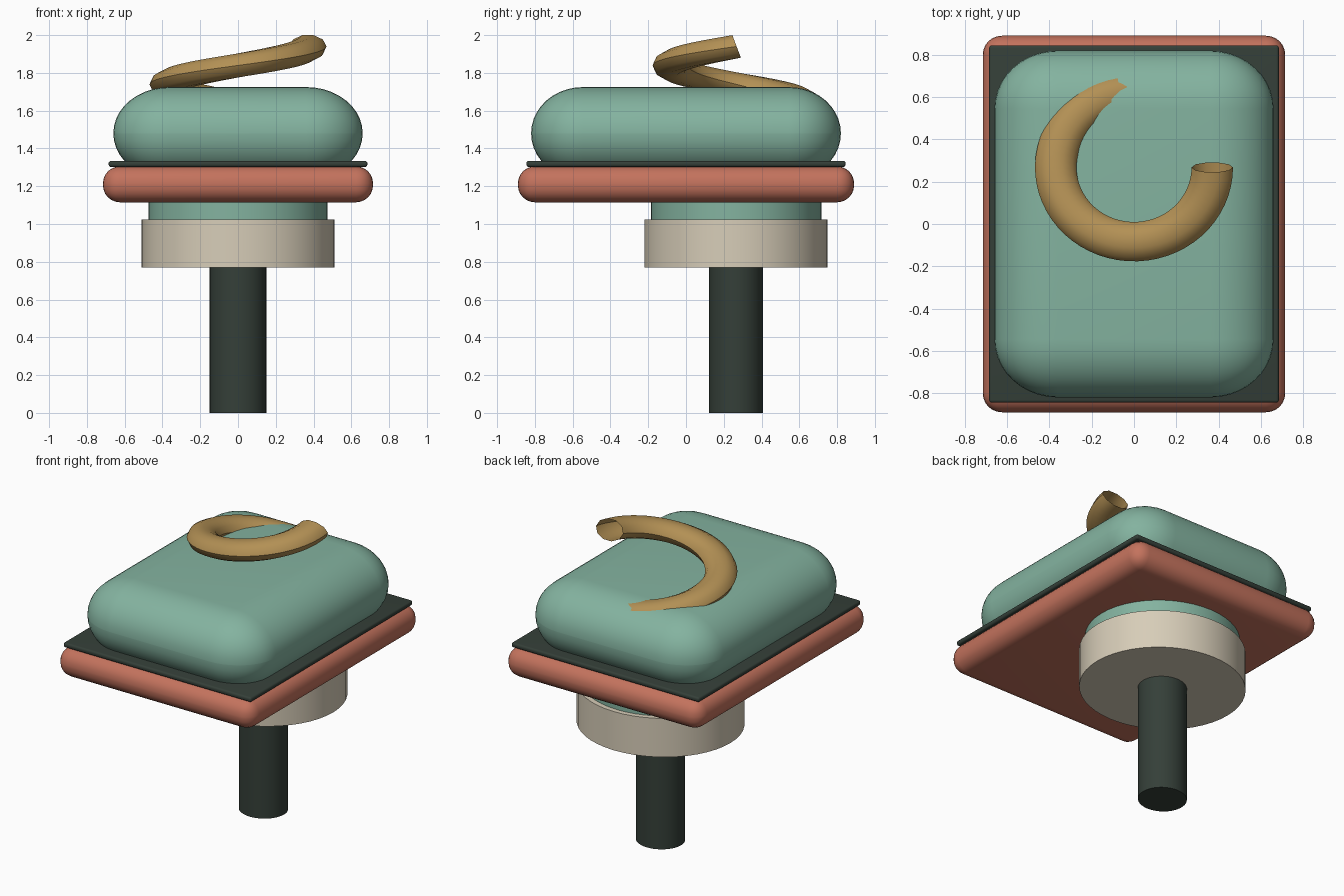
import bpy, bmesh
from math import sin, cos, pi, radians
from mathutils import Vector

if "Cube" in bpy.data.objects:
    bpy.data.objects.remove(bpy.data.objects["Cube"])


def material(name, rgb):
    m = bpy.data.materials.new(name)
    m.diffuse_color = (*rgb, 1)
    m.use_nodes = True
    m.node_tree.nodes["Principled BSDF"].inputs["Base Color"].default_value = m.diffuse_color
    return m


TEAL = material("teal", (0.23, 0.45, 0.35))
DARK = material("dark_green", (0.035, 0.05, 0.04))
CORAL = material("coral", (0.55, 0.17, 0.11))
CREAM = material("cream", (0.68, 0.61, 0.48))
GOLD = material("gold", (0.45, 0.28, 0.09))
AXIS_Y, SQUASH = 0.265, 0.95


def add_object(name, bm, mat):
    mesh = bpy.data.meshes.new(name)
    bmesh.ops.recalc_face_normals(bm, faces=bm.faces)
    bm.to_mesh(mesh)
    bm.free()
    mesh.materials.append(mat)
    ob = bpy.data.objects.new(name, mesh)
    bpy.context.collection.objects.link(ob)
    bpy.ops.object.select_all(action='DESELECT')
    ob.select_set(True)
    bpy.context.view_layer.objects.active = ob
    bpy.ops.object.shade_smooth_by_angle(angle=radians(40))
    return ob


def drum(name, radius, z0, z1, mat):
    bm = bmesh.new()
    bmesh.ops.create_cone(bm, cap_ends=True, segments=48, radius1=radius,
                          radius2=radius, depth=z1 - z0)
    bmesh.ops.scale(bm, vec=(1, SQUASH, 1), verts=bm.verts)
    add_object(name, bm, mat).location = (0, AXIS_Y, (z0 + z1) / 2)


def rounded_box(name, hx, hy, z0, z1, bevel, segments, mat, stretch=(1, 1, 1)):
    # stretch makes the rounding elliptical while keeping the outer size
    sx, sy, sz = stretch
    bm = bmesh.new()
    bmesh.ops.create_cube(bm, size=1)
    bmesh.ops.scale(bm, vec=(2 * hx / sx, 2 * hy / sy, (z1 - z0) / sz), verts=bm.verts)
    bmesh.ops.bevel(bm, geom=bm.edges[:], offset=bevel, segments=segments,
                    profile=0.5, affect='EDGES')
    bmesh.ops.scale(bm, vec=stretch, verts=bm.verts)
    add_object(name, bm, mat).location = (0, 0, (z0 + z1) / 2)


# Post, collar and neck
drum("post", 0.15, 0, 0.78, DARK)
drum("collar", 0.51, 0.77, 1.025, CREAM)
drum("neck", 0.475, 1.02, 1.13, TEAL)

# Slab, thin plate and cushion
rounded_box("slab", 0.715, 0.89, 1.115, 1.305, 0.09, 6, CORAL)
rounded_box("plate", 0.685, 0.845, 1.302, 1.334, 0.013, 4, DARK)
rounded_box("cushion", 0.66, 0.82, 1.235, 1.725, 0.299, 10, TEAL, (1, 0.92, 0.49 / 0.6))

# Rising coil: open tube swept along a flattened helix
R, r, SIDES, STEPS, SZ = 0.37, 0.098, 10, 48, 0.66
RISE = 0.064 / SZ
bm = bmesh.new()
rings = []
for i in range(STEPS + 1):
    a = -pi * 1.5 * 1.04 * (1 - i / STEPS)
    out = Vector((cos(a), sin(a), 0))
    tangent = Vector((-R * sin(a), R * cos(a), RISE)).normalized()
    up = out.cross(tangent)
    centre = out * R + Vector((0, 0, RISE * a))
    ring = []
    for k in range(SIDES):
        t = 2 * pi * k / SIDES
        p = centre + r * (out * cos(t) + up * sin(t))
        ring.append(bm.verts.new((p.x, p.y * SQUASH, p.z * SZ)))
    rings.append(ring)
for a, b in zip(rings, rings[1:]):
    for k in range(SIDES):
        n = (k + 1) % SIDES
        bm.faces.new((a[k], a[n], b[n], b[k]))
coil = add_object("coil", bm, GOLD)
coil.location = (0, AXIS_Y + 0.003, 1.94)
